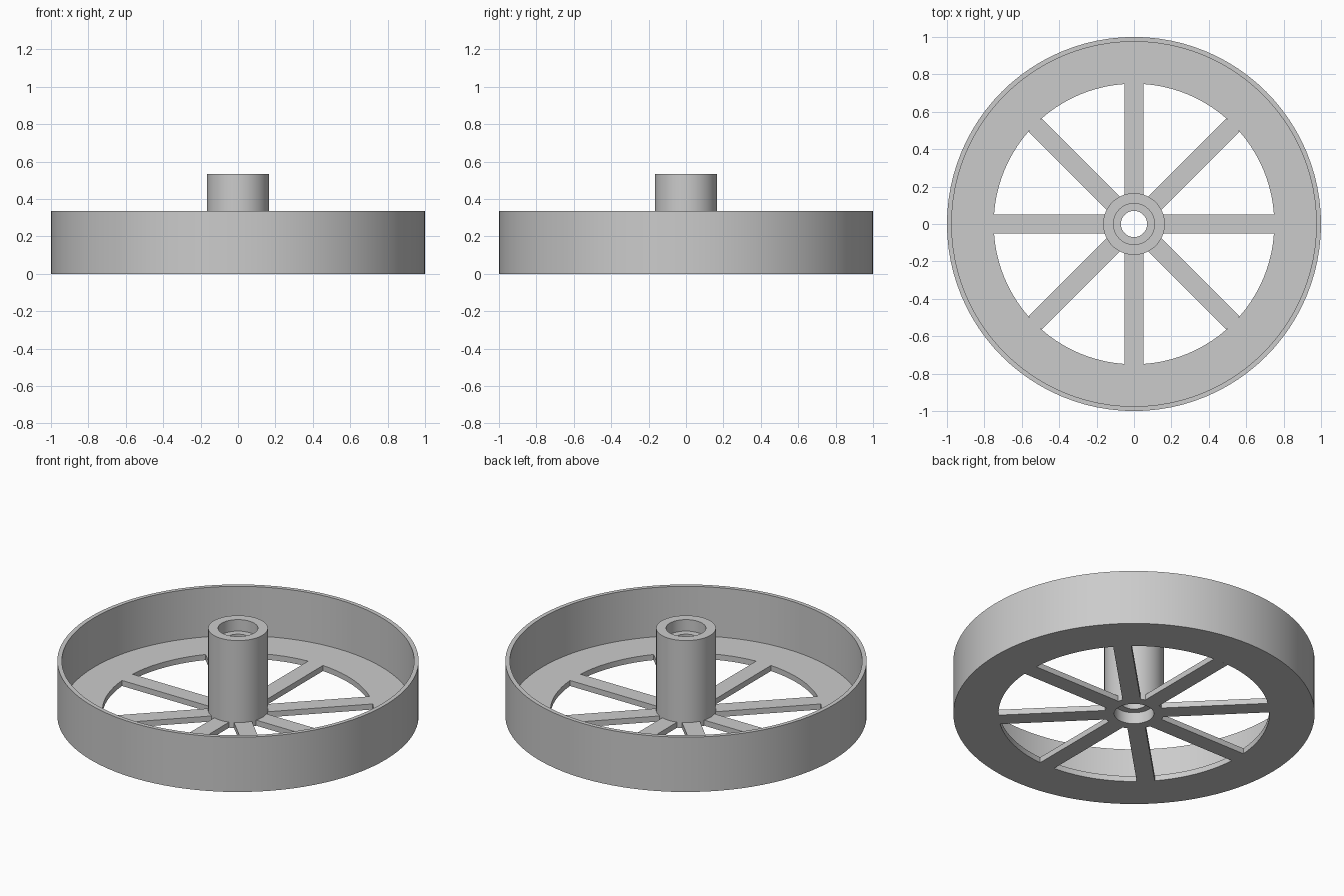
import bpy
import bmesh
import math

SEGMENTS = 96
FLOOR = 0.034      # thickness of the floor ring and the spokes
HUB_R, HOLE_R = 0.165, 0.75

if "Cube" in bpy.data.objects:
    bpy.data.objects.remove(bpy.data.objects["Cube"], do_unlink=True)

grey = bpy.data.materials.new("plain_grey")
grey.use_nodes = True
grey.diffuse_color = (0.6, 0.6, 0.6, 1)
grey.node_tree.nodes["Principled BSDF"].inputs["Base Color"].default_value = (0.6, 0.6, 0.6, 1)


def finish(name, bm, smooth=True):
    bmesh.ops.recalc_face_normals(bm, faces=bm.faces)
    mesh = bpy.data.meshes.new(name)
    bm.to_mesh(mesh)
    bm.free()
    mesh.materials.append(grey)
    obj = bpy.data.objects.new(name, mesh)
    bpy.context.collection.objects.link(obj)
    if smooth:
        bpy.ops.object.select_all(action="DESELECT")
        obj.select_set(True)
        bpy.context.view_layer.objects.active = obj
        bpy.ops.object.shade_smooth_by_angle(angle=math.radians(30))
    return obj


def lathe(name, profile):
    """Turn a closed (radius, height) profile around the z axis."""
    bm = bmesh.new()
    verts = [bm.verts.new((r, 0, z)) for r, z in profile]
    edges = [bm.edges.new((v, verts[(i + 1) % len(verts)])) for i, v in enumerate(verts)]
    bmesh.ops.spin(bm, geom=verts + edges, cent=(0, 0, 0), axis=(0, 0, 1),
                   angle=math.tau, steps=SEGMENTS, use_merge=True)
    bmesh.ops.remove_doubles(bm, verts=bm.verts, dist=0.0001)
    return finish(name, bm)


def spoke(name, angle, half_width=0.05):
    """Flat bar whose ends follow the hub and the floor opening."""
    bm = bmesh.new()
    outline = []
    for radius, sides in ((HUB_R - 0.003, (1, 0, -1)), (HOLE_R, (-1, 0, 1))):
        for s in sides:
            y = s * half_width
            x = math.sqrt(radius ** 2 - y ** 2)
            outline.append(bm.verts.new((x * math.cos(angle) - y * math.sin(angle),
                                         x * math.sin(angle) + y * math.cos(angle), 0)))
    face = bm.faces.new(outline)
    top = bmesh.ops.extrude_face_region(bm, geom=[face])["geom"]
    bmesh.ops.translate(bm, vec=(0, 0, FLOOR),
                        verts=[g for g in top if isinstance(g, bmesh.types.BMVert)])
    return finish(name, bm, smooth=False)


# Outer wall with the flat floor ring
lathe("rim", [(HOLE_R, 0), (1, 0), (1, 0.335), (0.975, 0.335),
              (0.975, FLOOR), (HOLE_R, FLOOR)])

# Hub with a through hole and a bearing seat at each end
HUB_H, SEAT_R, SEAT_D, BORE_R = 0.535, 0.11, 0.07, 0.07
lathe("hub", [(SEAT_R, 0), (HUB_R, 0), (HUB_R, HUB_H), (SEAT_R, HUB_H),
              (SEAT_R, HUB_H - SEAT_D), (BORE_R, HUB_H - SEAT_D),
              (BORE_R, SEAT_D), (SEAT_R, SEAT_D)])

# Eight spokes
for i in range(8):
    spoke(f"spoke_{i + 1}", i * math.tau / 8)
